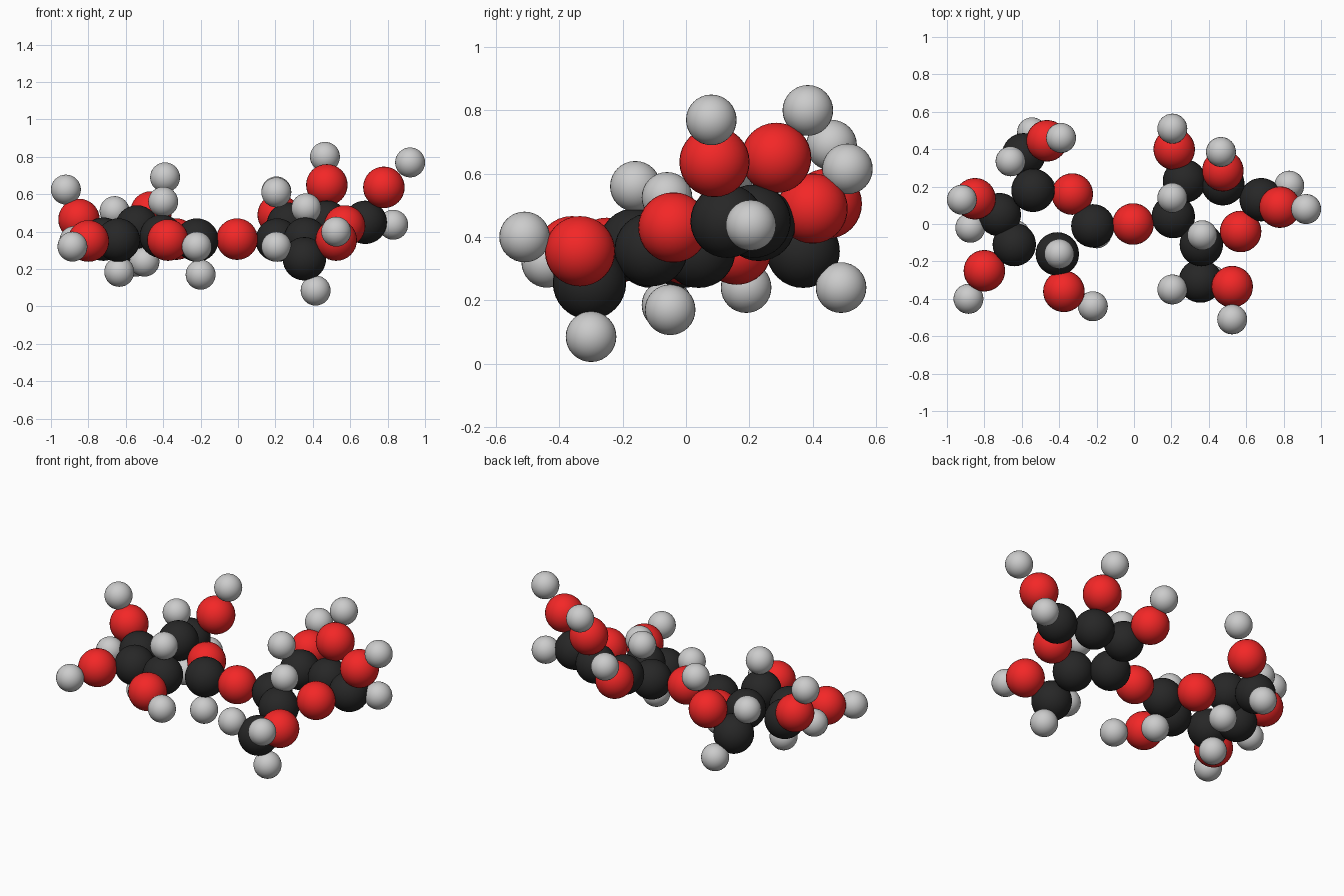
import bpy


def material(name, color):
    m = bpy.data.materials.new(name)
    m.diffuse_color = color
    return m


def ball_mesh(name, radius, mat=None):
    """One smooth sphere mesh shared by every atom of a kind."""
    bpy.ops.mesh.primitive_uv_sphere_add(segments=32, ring_count=16, radius=radius)
    obj = bpy.context.object
    bpy.ops.object.shade_smooth()
    mesh = obj.data
    mesh.name = name
    if mat:
        mesh.materials.append(mat)
    bpy.data.objects.remove(obj)
    return mesh


def place(mesh, name, centres):
    for i, c in enumerate(centres, 1):
        obj = bpy.data.objects.new(f"{name}_{i}", mesh)
        obj.location = c
        bpy.context.collection.objects.link(obj)


carbon = ball_mesh("carbon_ball", 0.116, material("black", (0.02, 0.02, 0.02, 1)))
oxygen = ball_mesh("oxygen_ball", 0.111, material("red", (0.9, 0.02, 0.02, 1)))
hydrogen = ball_mesh("hydrogen_ball", 0.08)

# Bridge between the two rings
place(oxygen, "bridge_oxygen", [(-0.005, 0, 0.36)])

# Left ring and its side arm
place(carbon, "left_carbon", [
    (-0.22, -0.01, 0.355), (-0.41, -0.16, 0.375), (-0.64, -0.11, 0.355),
    (-0.72, 0.05, 0.36), (-0.54, 0.18, 0.425), (-0.59, 0.37, 0.355)])
place(oxygen, "left_oxygen", [
    (-0.33, 0.16, 0.36), (-0.375, -0.36, 0.355), (-0.80, -0.25, 0.35),
    (-0.85, 0.135, 0.465), (-0.465, 0.445, 0.505)])
place(hydrogen, "left_hydrogen", [
    (-0.20, -0.05, 0.17), (-0.40, -0.16, 0.56), (-0.635, -0.06, 0.185),
    (-0.875, -0.02, 0.35), (-0.50, 0.19, 0.24), (-0.66, 0.335, 0.51),
    (-0.545, 0.49, 0.24), (-0.22, -0.44, 0.32), (-0.885, -0.40, 0.32),
    (-0.92, 0.13, 0.625), (-0.39, 0.46, 0.69)])

# Right ring and its side arm
place(carbon, "right_carbon", [
    (0.21, 0.04, 0.355), (0.27, 0.23, 0.44), (0.475, 0.215, 0.45),
    (0.68, 0.13, 0.45), (0.36, -0.11, 0.36), (0.355, -0.305, 0.255)])
place(oxygen, "right_oxygen", [
    (0.57, -0.04, 0.43), (0.525, -0.335, 0.355), (0.215, 0.40, 0.49),
    (0.475, 0.285, 0.65), (0.78, 0.09, 0.637)])
place(hydrogen, "right_hydrogen", [
    (0.205, 0.14, 0.61), (0.205, 0.51, 0.615), (0.465, 0.385, 0.80),
    (0.83, 0.205, 0.437), (0.92, 0.08, 0.77), (0.365, -0.06, 0.525),
    (0.525, -0.51, 0.40), (0.205, -0.35, 0.32), (0.415, -0.30, 0.085)])
